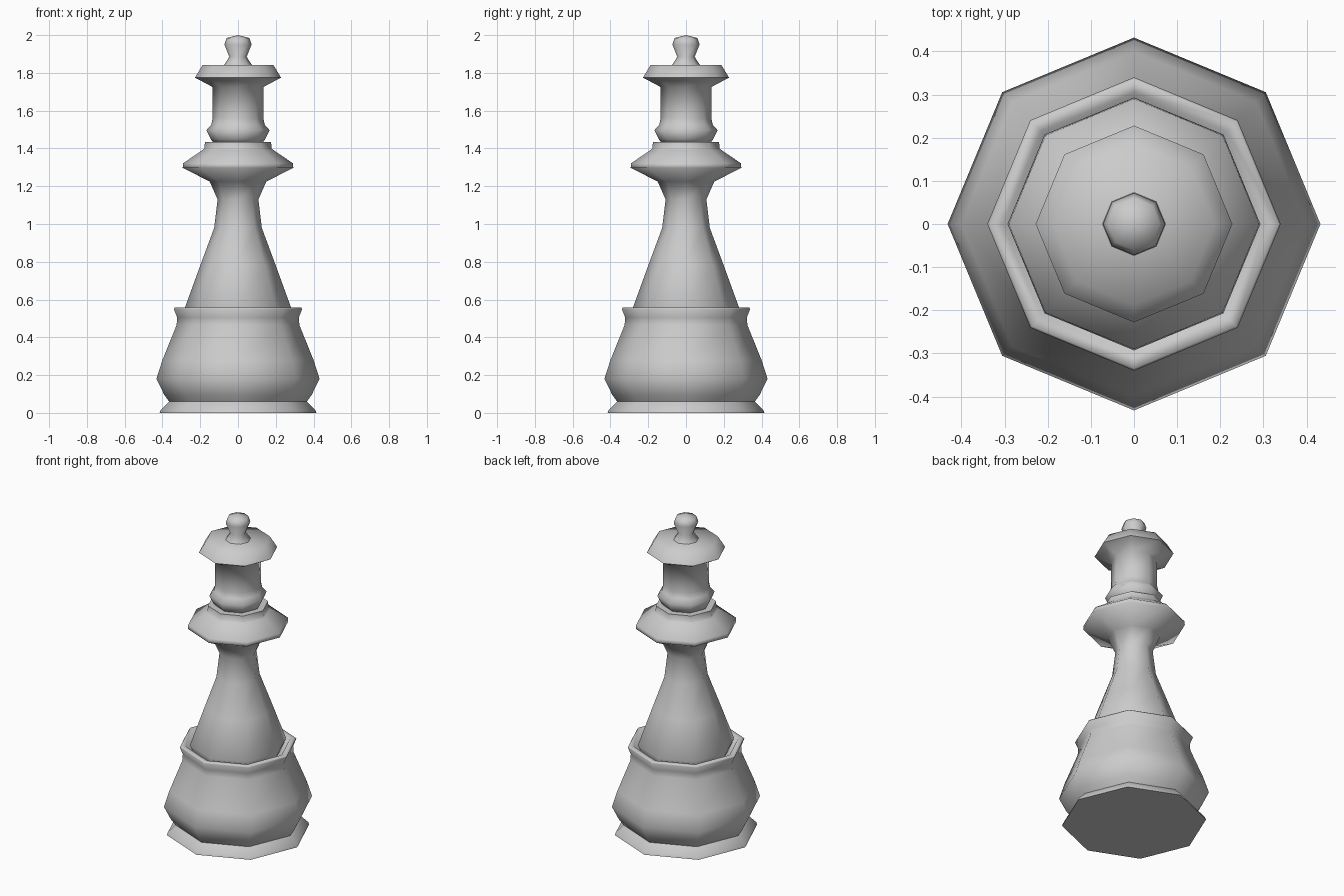
import bpy, bmesh
from math import cos, sin, pi, radians

if "Cube" in bpy.data.objects:
    bpy.data.objects.remove(bpy.data.objects["Cube"])

SIDES = 8


def lathe(name, profile):
    """Revolve (radius, z) points into an eight-sided closed part."""
    bm = bmesh.new()
    rings = []
    for r, z in profile:
        if r == 0:
            rings.append([bm.verts.new((0, 0, z))] * SIDES)
        else:
            rings.append([bm.verts.new((r * cos(2 * pi * i / SIDES), r * sin(2 * pi * i / SIDES), z))
                          for i in range(SIDES)])
    for low, high in zip(rings, rings[1:]):
        for i in range(SIDES):
            j = (i + 1) % SIDES
            corners = [low[i], low[j], high[j], high[i]]
            bm.faces.new(list(dict.fromkeys(corners)))
    bmesh.ops.recalc_face_normals(bm, faces=bm.faces)
    mesh = bpy.data.meshes.new(name)
    bm.to_mesh(mesh)
    bm.free()
    obj = bpy.data.objects.new(name, mesh)
    bpy.context.collection.objects.link(obj)
    bpy.ops.object.select_all(action='DESELECT')
    obj.select_set(True)
    bpy.context.view_layer.objects.active = obj
    bpy.ops.object.shade_smooth_by_angle(angle=radians(70))
    return obj


# Bulging foot with a flared rim and a shallow groove inside it
lathe("base", [(0, 0), (.415, 0), (.41, .015), (.365, .06), (.39, .095), (.432, .18), (.40, .28),
               (.325, .465), (.322, .505), (.34, .55), (.335, .557), (.305, .555), (.285, .52), (0, .52)])

# Tapered stem flaring into the wide collar
lathe("stem_and_collar", [(0, .52), (.265, .52), (.28, .56), (.2, .78), (.126, .98), (.108, 1.13),
                          (.15, 1.225), (.293, 1.297), (.29, 1.322), (.187, 1.392),
                          (.178, 1.4), (.175, 1.435), (0, 1.435)])

# Head: small ring, straight neck, flared crown
lathe("crown", [(0, 1.43), (.13, 1.43), (.145, 1.45), (.167, 1.497), (.142, 1.525), (.134, 1.56),
                (.134, 1.725), (.228, 1.775), (.187, 1.843), (0, 1.843)])

# Finial knob
lathe("finial", [(0, 1.84), (.075, 1.84), (.046, 1.885), (.072, 1.95), (.06, 1.985), (0, 2.0)])
